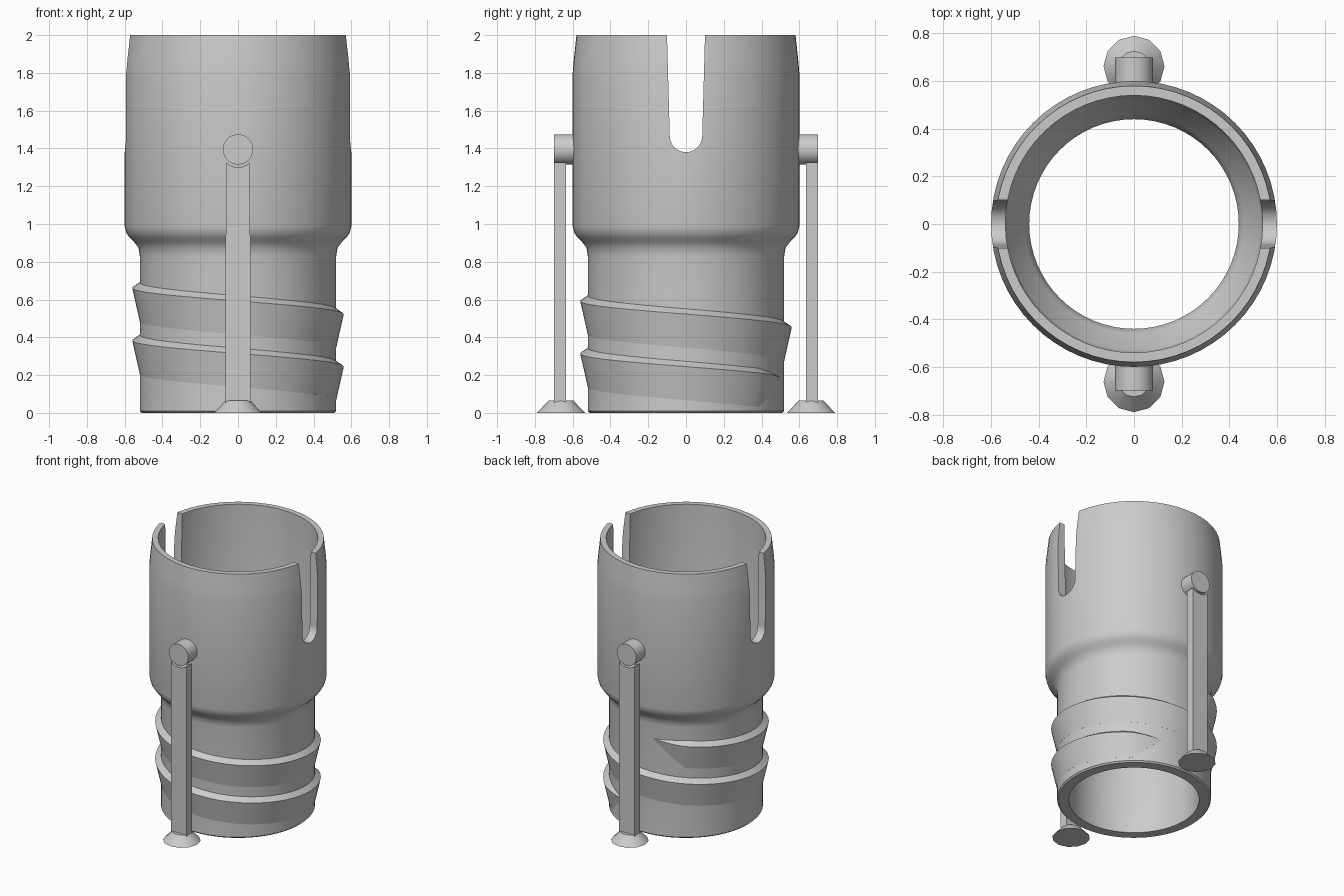
import bpy, bmesh
from math import sin, cos, pi, radians
from mathutils import Matrix

cube = bpy.data.objects.get("Cube")
if cube:
    bpy.data.objects.remove(cube)

grey = bpy.data.materials.new("plain grey")
grey.use_nodes = True
GREY = (0.6, 0.6, 0.6, 1)
grey.diffuse_color = GREY
grey.node_tree.nodes["Principled BSDF"].inputs["Base Color"].default_value = GREY


def finish(name, bm):
    bmesh.ops.recalc_face_normals(bm, faces=bm.faces)
    mesh = bpy.data.meshes.new(name)
    bm.to_mesh(mesh)
    bm.free()
    mesh.materials.append(grey)
    obj = bpy.data.objects.new(name, mesh)
    bpy.context.collection.objects.link(obj)
    return obj


def smooth(obj, angle=30):
    bpy.ops.object.select_all(action='DESELECT')
    obj.select_set(True)
    bpy.context.view_layer.objects.active = obj
    bpy.ops.object.shade_smooth_by_angle(angle=radians(angle))


def sweep(bm, rings, closed):
    """Skin a list of closed vertex rings."""
    n = len(rings[0])
    pairs = list(zip(rings, rings[1:]))
    if closed:
        pairs.append((rings[-1], rings[0]))
    else:
        bm.faces.new(rings[0])
        bm.faces.new(rings[-1])
    for a, b in pairs:
        for i in range(n):
            j = (i + 1) % n
            bm.faces.new((a[i], a[j], b[j], b[i]))


def prism(name, outline, axis, low, high):
    """Extrude a 2D outline along x or y."""
    bm = bmesh.new()
    place = (lambda u, z, d: (d, u, z)) if axis == 'x' else (lambda u, z, d: (u, d, z))
    rings = [[bm.verts.new(place(u, z, d)) for u, z in outline] for d in (low, high)]
    sweep(bm, rings, False)
    return finish(name, bm)


# Hollow stepped tube, turned from its wall section
SEGMENTS = 64
wall = [(0.44, 0), (0.51, 0), (0.52, 0.01), (0.52, 0.83), (0.527, 0.875),
        (0.55, 0.905), (0.575, 0.93), (0.592, 0.955), (0.60, 0.99),
        (0.60, 1.80), (0.593, 1.88), (0.58, 2), (0.54, 2), (0.54, 1.02),
        (0.53, 0.97), (0.46, 0.88), (0.44, 0.83)]
bm = bmesh.new()
rings = []
for k in range(SEGMENTS):
    a = 2 * pi * k / SEGMENTS
    rings.append([bm.verts.new((r * cos(a), r * sin(a), z)) for r, z in wall])
sweep(bm, rings, True)
tube = finish("tube_body", bm)

# Round-bottomed slot cut through both sides
slot = [(0.102, 2.05)] + [(0.086 * cos(a), 1.466 - 0.086 * sin(a))
                          for a in (pi * i / 16 for i in range(17))] + [(-0.102, 2.05)]
cutter = prism("slot_cutter", slot, 'x', -0.8, 0.8)
cutter.hide_render = True
cut = tube.modifiers.new("slots", 'BOOLEAN')
cut.object = cutter
cut.operation = 'DIFFERENCE'
cut.solver = 'EXACT'
bpy.context.view_layer.objects.active = tube
bpy.ops.object.modifier_apply(modifier=cut.name)
bpy.data.objects.remove(cutter)
smooth(tube)

# Sawtooth screw thread that fades out at both ends
START, END, FADE, PITCH = 100, 792, 24, 0.278
bm = bmesh.new()
rings = []
for deg in range(START, END + 1, 4):
    a = radians(deg)
    grow = max(0.02, min(1, (deg - START) / FADE, (END - deg) / FADE))
    peak = 0.662 - (deg - 180) / 360 * PITCH
    section = [(0.505, peak + 0.028 * grow), (0.52, peak + 0.028 * grow),
               (0.52 + 0.04 * grow, peak), (0.52, peak - 0.178 * grow),
               (0.505, peak - 0.178 * grow)]
    rings.append([bm.verts.new((r * cos(a), r * sin(a), z)) for r, z in section])
sweep(bm, rings, False)
smooth(finish("screw_thread", bm), 25)

# Front and back pin, support post and foot
PIN_Z = 1.395
cradle = [(0.095 * sin(a), PIN_Z - 0.095 * cos(a))
          for a in (radians(43 - 86 * i / 8) for i in range(9))]
post = [(-0.065, 0.05), (0.065, 0.05)] + cradle
for side, s in (("front", -1), ("back", 1)):
    bm = bmesh.new()
    bmesh.ops.create_cone(bm, cap_ends=True, segments=32, radius1=0.08, radius2=0.08, depth=0.13,
                          matrix=Matrix.Translation((0, s * 0.635, PIN_Z)) @ Matrix.Rotation(pi / 2, 4, 'X'))
    smooth(finish(side + "_pin", bm))

    prism(side + "_support_post", post, 'y', s * 0.634, s * 0.698)

    bm = bmesh.new()
    bmesh.ops.create_cone(bm, cap_ends=True, segments=12, radius1=0.128, radius2=0.064, depth=0.066,
                          matrix=Matrix.Translation((0, s * 0.662, 0.033)))
    smooth(finish(side + "_foot", bm))
